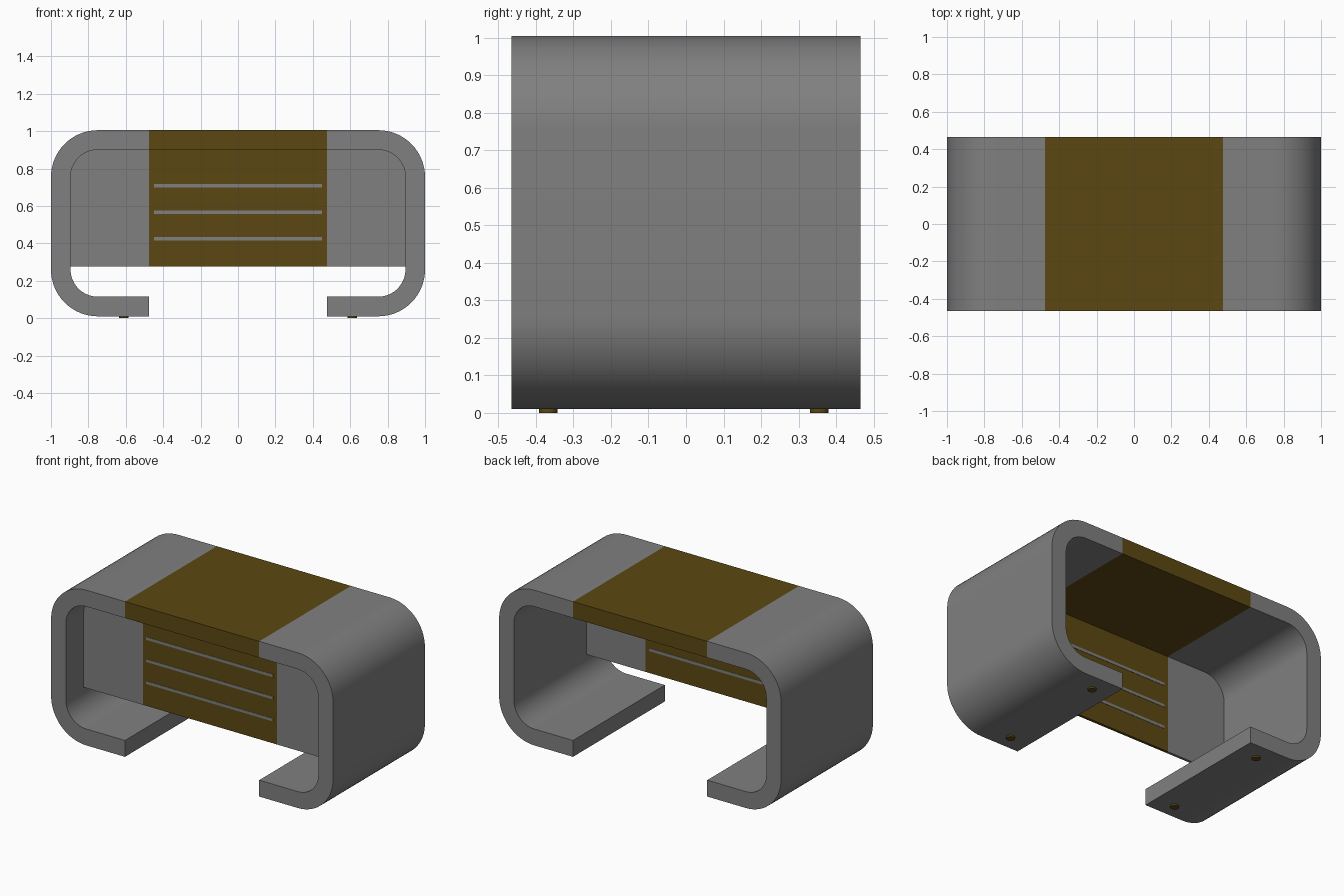
import bpy, bmesh, math

cube = bpy.data.objects.get("Cube")
if cube:
    bpy.data.objects.remove(cube, do_unlink=True)


def material(name, rgb):
    m = bpy.data.materials.new(name)
    m.use_nodes = True
    m.diffuse_color = (*rgb, 1)
    m.node_tree.nodes["Principled BSDF"].inputs["Base Color"].default_value = (*rgb, 1)
    return m


GREY = material("grey laminate", (0.216, 0.216, 0.216))
WOOD = material("dark wood", (0.108, 0.064, 0.006))

HALF_DEPTH = 0.465
SEAM = 0.476            # where the wood middle meets the grey ends
TOP, UNDER = 1.005, 0.9  # upper and lower face of the top
BASE, THICK = 0.01, 0.105


def finish(name, bm, mat, smooth=False):
    bmesh.ops.recalc_face_normals(bm, faces=bm.faces)
    mesh = bpy.data.meshes.new(name)
    bm.to_mesh(mesh)
    bm.free()
    mesh.materials.append(mat)
    obj = bpy.data.objects.new(name, mesh)
    bpy.context.collection.objects.link(obj)
    if smooth:
        bpy.ops.object.select_all(action='DESELECT')
        obj.select_set(True)
        bpy.context.view_layer.objects.active = obj
        bpy.ops.object.shade_smooth_by_angle(angle=math.radians(30))
    return obj


def box(name, x, y, z, mat):
    """Box from (low, high) ranges."""
    bm = bmesh.new()
    bmesh.ops.create_cube(bm, size=1)
    for v in bm.verts:
        for i, (lo, hi) in enumerate((x, y, z)):
            v.co[i] = hi if v.co[i] > 0 else lo
    return finish(name, bm, mat)


def curved_end(name, side):
    """C-shaped end: a thick band round two corners, extruded along y."""
    r_out, r_in, steps = 0.25, 0.25 - THICK, 16
    cx = 1 - r_out
    pairs = [((SEAM, TOP), (SEAM, UNDER))]
    for cz, start in ((TOP - r_out, 90), (BASE + r_out, 0)):
        for i in range(steps + 1):
            a = math.radians(start - 90 * i / steps)
            c, s = math.cos(a), math.sin(a)
            pairs.append(((cx + r_out * c, cz + r_out * s),
                          (cx + r_in * c, cz + r_in * s)))
    pairs.append(((SEAM, BASE), (SEAM, BASE + THICK)))

    bm = bmesh.new()
    rows = [[bm.verts.new((side * x, y, z))
             for (x, z), y in ((o, -HALF_DEPTH), (n, -HALF_DEPTH),
                               (n, HALF_DEPTH), (o, HALF_DEPTH))]
            for o, n in pairs]
    for a, b in zip(rows, rows[1:]):
        for i in range(4):
            j = (i + 1) % 4
            bm.faces.new((a[i], a[j], b[j], b[i]))
    bm.faces.new(rows[0])
    bm.faces.new(rows[-1])
    return finish(name, bm, GREY, smooth=True)


def foot(name, x, y):
    bm = bmesh.new()
    bmesh.ops.create_cone(bm, cap_ends=True, segments=24,
                          radius1=0.025, radius2=0.025, depth=BASE)
    bmesh.ops.translate(bm, verts=bm.verts, vec=(x, y, BASE / 2))
    return finish(name, bm, WOOD, smooth=True)


# Wood middle of the top
box("top_centre", (-SEAM, SEAM), (-HALF_DEPTH, HALF_DEPTH), (UNDER, TOP), WOOD)

# Recessed upright panel with thin inlaid strips
front, back, bottom = -0.285, -0.268, 0.275
box("panel_centre", (-SEAM, SEAM), (front, back), (bottom, UNDER), WOOD)
for i, z in enumerate((0.425, 0.566, 0.708)):
    box(f"panel_strip_{i + 1}", (-0.45, 0.45), (front - 0.002, back + 0.002),
        (z - 0.009, z + 0.009), GREY)

# Grey ends, panel wings and feet on both sides
for label, side in (("left", 1), ("right", -1)):
    curved_end(f"{label}_end", side)
    box(f"{label}_panel_wing", sorted((side * SEAM, side * 0.9)),
        (front, back), (bottom, UNDER), GREY)
    foot(f"{label}_front_foot", side * 0.61, -0.367)
    foot(f"{label}_back_foot", side * 0.61, 0.355)
